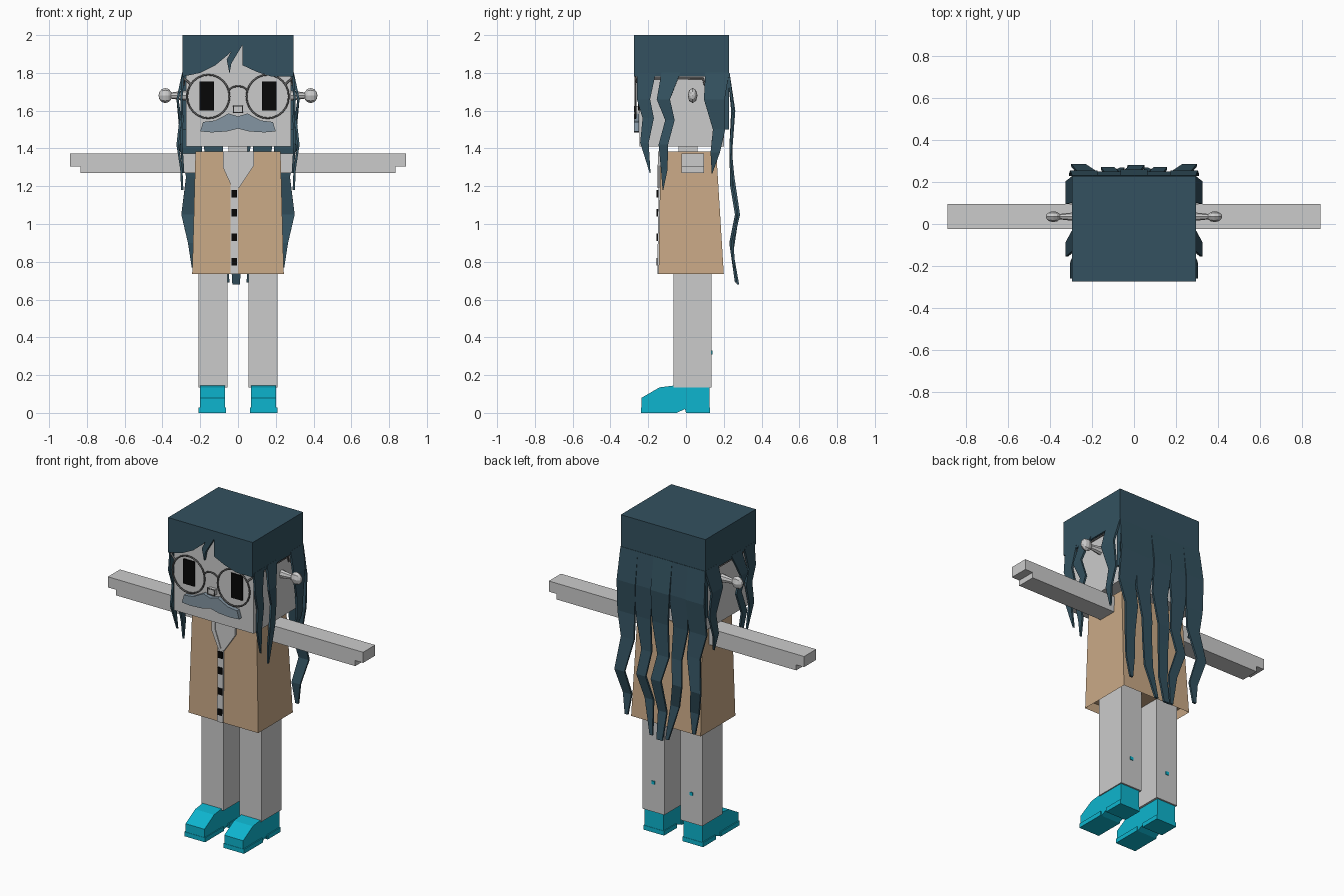
import bpy, bmesh, math
from mathutils import Vector

start = bpy.data.objects.get("Cube")
if start:
    bpy.data.objects.remove(start, do_unlink=True)


def material(name, r, g, b):
    m = bpy.data.materials.new(name)
    m.use_nodes = True
    m.diffuse_color = (r, g, b, 1)
    bsdf = m.node_tree.nodes["Principled BSDF"]
    bsdf.inputs["Base Color"].default_value = (r, g, b, 1)
    bsdf.inputs["Roughness"].default_value = 0.8
    return m


skin = material("pale grey", 0.6, 0.6, 0.6)
hair = material("dark teal", 0.033, 0.083, 0.115)
coat = material("tan", 0.59, 0.4, 0.24)
shoe = material("cyan", 0.004, 0.46, 0.62)
beard = material("blue grey", 0.23, 0.3, 0.36)
wire = material("dark grey", 0.13, 0.13, 0.13)
black = material("black", 0.002, 0.002, 0.002)


def finish(name, bm, mat, mirror=False, thick=0):
    """Turn a bmesh into an object, with optional thickness and mirroring."""
    bmesh.ops.recalc_face_normals(bm, faces=bm.faces)
    mesh = bpy.data.meshes.new(name)
    bm.to_mesh(mesh)
    bm.free()
    mesh.materials.append(mat)
    ob = bpy.data.objects.new(name, mesh)
    bpy.context.collection.objects.link(ob)
    if thick:
        mod = ob.modifiers.new("Thickness", 'SOLIDIFY')
        mod.thickness = thick
        mod.offset = 0
    if mirror:
        ob.modifiers.new("Mirror", 'MIRROR').use_mirror_merge = False
    return ob


def box(name, x, y, z, mat, mirror=False):
    """Box from three (low, high) ranges."""
    bm = bmesh.new()
    bmesh.ops.create_cube(bm, size=1)
    for v in bm.verts:
        v.co = [r[0] if c < 0 else r[1] for c, r in zip(v.co, (x, y, z))]
    return finish(name, bm, mat, mirror)


def plate(name, outline, place, thick, mat, mirror=False):
    """Flat outline (u, z) laid in space by place() and thickened."""
    bm = bmesh.new()
    bm.faces.new([bm.verts.new(place(u, z)) for u, z in outline])
    return finish(name, bm, mat, mirror, thick)


def strand(name, path, place, mirror=False):
    """Lock of hair: path points are (u, z, width, outward depth)."""
    bm = bmesh.new()
    rows = [[bm.verts.new(place(u + s * w / 2, z, d)) for s in (-1, 1)]
            for u, z, w, d in path]
    for a, b in zip(rows, rows[1:]):
        bm.faces.new((a[0], a[1], b[1], b[0]))
    return finish(name, bm, hair, mirror, 0.012)


def tube(name, points, radius, mat, closed=False, mirror=False):
    """Thin wire along a path."""
    cu = bpy.data.curves.new(name, 'CURVE')
    cu.dimensions = '3D'
    cu.bevel_depth = radius
    cu.bevel_resolution = 1
    sp = cu.splines.new('POLY')
    sp.points.add(len(points) - 1)
    for p, co in zip(sp.points, points):
        p.co = (*co, 1)
    sp.use_cyclic_u = closed
    cu.materials.append(mat)
    ob = bpy.data.objects.new(name, cu)
    bpy.context.collection.objects.link(ob)
    if mirror:
        ob.modifiers.new("Mirror", 'MIRROR').use_mirror_merge = False


def front(y):
    return lambda u, z: (u, y, z)


# Head, neck and ears
box("head", (-0.275, 0.28), (-0.245, 0.2), (1.41, 1.97), skin)
box("neck", (-0.05, 0.05), (-0.04, 0.06), (1.36, 1.43), skin)

bm = bmesh.new()
bmesh.ops.create_uvsphere(bm, u_segments=8, v_segments=6, radius=1)
for v in bm.verts:
    v.co = Vector((v.co.z * 0.036 + 0.385, v.co.y * 0.026 + 0.035, v.co.x * 0.04 + 1.68))
finish("ear_knob", bm, skin, True)
bm = bmesh.new()
bmesh.ops.create_cone(bm, segments=8, cap_ends=True, radius1=0.028, radius2=0.014, depth=0.1)
for v in bm.verts:
    v.co = Vector((v.co.z + 0.32, v.co.y * 0.8 + 0.035, v.co.x + 1.68))
finish("ear_stem", bm, skin, True)

# Face
box("eye", (0.127, 0.205), (-0.253, -0.244), (1.6, 1.755), black, True)
box("nose", (-0.024, 0.024), (-0.27, -0.24), (1.59, 1.625), skin)
tube("nose_rim", [(x, -0.27, z) for x, z in
                  ((-0.024, 1.59), (0.024, 1.59), (0.024, 1.625), (-0.024, 1.625))],
     0.004, wire, True)
half = [(0, 1.57), (0.05, 1.585), (0.12, 1.548), (0.185, 1.54), (0.2, 1.49),
        (0.14, 1.485), (0.06, 1.49), (0, 1.505)]
plate("moustache", half + [(-x, z) for x, z in reversed(half[1:-1])],
      front(-0.262), 0.025, beard)

# Glasses
ring = [(0.157 + 0.112 * math.cos(a), -0.268, 1.675 + 0.115 * math.sin(a))
        for a in (i * math.tau / 24 for i in range(24))]
tube("glasses_rim", ring, 0.005, wire, True, True)
arch = [(0.05 * math.cos(a), -0.268, 1.7 + 0.03 * math.sin(a))
        for a in (i * math.pi / 6 for i in range(7))]
tube("glasses_bridge", arch, 0.005, wire)
tube("glasses_temple", [(0.25, -0.268, 1.74), (0.285, -0.26, 1.77), (0.285, 0.09, 1.77),
                        (0.285, 0.1, 1.735)], 0.006, wire, mirror=True)

# Hair cap: crown, side walls, back wall and cut fringe
box("hair_crown", (-0.295, 0.295), (-0.275, 0.228), (1.95, 2), hair)
box("hair_side", (0.282, 0.295), (-0.275, 0.228), (1.78, 1.96), hair, True)
box("hair_back", (-0.295, 0.295), (0.2, 0.228), (1.5, 1.96), hair)
plate("hair_fringe",
      [(-0.295, 2), (-0.295, 1.78), (-0.2, 1.8), (-0.12, 1.84), (-0.06, 1.89), (-0.035, 1.915),
       (-0.06, 1.87), (-0.045, 1.795), (-0.035, 1.85), (0.025, 1.95), (0.025, 1.84),
       (0.1, 1.805), (0.18, 1.78), (0.295, 1.78), (0.295, 2)],
      front(-0.265), 0.02, hair)


# Hanging locks at the sides
def beside(u, z, d):
    return (0.29 + d, u, z)


strand("side_lock_front",
       [(-0.21, 1.8, 0.1, 0), (-0.225, 1.66, 0.07, 0.01), (-0.2, 1.56, 0.06, 0.005),
        (-0.22, 1.43, 0.045, 0.01), (-0.19, 1.27, 0.004, 0)], beside, True)
strand("side_lock_middle",
       [(-0.08, 1.8, 0.1, 0), (-0.12, 1.66, 0.07, 0.03), (-0.085, 1.55, 0.05, 0.015),
        (-0.12, 1.42, 0.05, 0.03), (-0.115, 1.29, 0.035, 0.01), (-0.122, 1.18, 0.004, 0.005)],
       beside, True)
strand("side_lock_rear",
       [(0.165, 1.8, 0.126, 0), (0.15, 1.66, 0.11, 0.03), (0.175, 1.5, 0.065, 0.015),
        (0.155, 1.38, 0.05, 0.025), (0.138, 1.27, 0.004, 0)], beside, True)


# Long locks down the back
def behind(u, z, d):
    return (u, 0.225 + d, z)


strand("back_lock_outer",
       [(0.235, 1.8, 0.12, 0), (0.24, 1.6, 0.13, 0.025), (0.25, 1.4, 0.12, 0.01),
        (0.23, 1.25, 0.09, 0.025), (0.265, 1.05, 0.07, 0.055), (0.235, 0.9, 0.06, 0.02),
        (0.235, 0.77, 0.02, 0.03)], behind, True)
strand("back_lock_inner",
       [(0.12, 1.8, 0.12, 0), (0.12, 1.6, 0.13, 0.02), (0.13, 1.4, 0.1, 0.01),
        (0.105, 1.2, 0.07, 0.015), (0.125, 1.05, 0.065, 0.04), (0.09, 0.9, 0.06, 0.01),
        (0.055, 0.69, 0.02, 0.04)], behind, True)
strand("back_lock_middle",
       [(0, 1.8, 0.13, 0), (0, 1.6, 0.13, 0.03), (0.01, 1.4, 0.11, 0.015),
        (-0.015, 1.2, 0.08, 0.02), (0.015, 1.05, 0.07, 0.05), (-0.01, 0.85, 0.06, 0.02),
        (-0.01, 0.68, 0.04, 0.05)], behind)

# Tapered coat, hollow at the hem
bm = bmesh.new()
bmesh.ops.create_cube(bm, size=1)
for v in bm.verts:
    top = v.co.z > 0
    v.co.x *= 0.45 if top else 0.485
    v.co.y = (-0.135 if top else -0.145) if v.co.y < 0 else (0.16 if top else 0.2)
    v.co.z = 1.385 if top else 0.735
hem = [f for f in bm.faces if f.calc_center_median().z < 0.74]
bmesh.ops.inset_region(bm, faces=hem, thickness=0.015)
bmesh.ops.translate(bm, verts=hem[0].verts, vec=(0, 0, 0.05))
finish("coat", bm, coat)


# Shirt strip, collar and buttons follow the sloping coat front
def on_coat(lift):
    return lambda u, z: (u, -0.135 - (1.385 - z) * 0.0154 - lift, z)


plate("shirt_strip", [(-0.04, 0.735), (0, 0.735), (0, 1.21), (-0.04, 1.21)],
      on_coat(0.003), 0.008, skin)
plate("shirt_neck", [(-0.08, 1.385), (-0.08, 1.3), (-0.03, 1.19), (0.005, 1.19),
                     (0.085, 1.31), (0.085, 1.385)], on_coat(0.004), 0.009, skin)
plate("collar_left", [(0.055, 1.385), (0.085, 1.385), (0.085, 1.31), (0.005, 1.19),
                      (-0.015, 1.2), (0.055, 1.32)], on_coat(0.009), 0.009, skin)
plate("collar_right", [(-0.055, 1.385), (-0.08, 1.385), (-0.08, 1.3), (-0.03, 1.19),
                       (-0.015, 1.2), (-0.055, 1.31)], on_coat(0.009), 0.009, skin)
for z in (1.16, 1.06, 0.93, 0.8):
    box("button", (-0.035, -0.004), (-0.155, -0.138), (z - 0.02, z + 0.02), black)

# Arms with a notched hand
plate("arm", [(0.2, 1.27), (0.835, 1.27), (0.835, 1.305), (0.89, 1.305), (0.89, 1.372),
              (0.2, 1.372)], front(0.035), 0.12, skin, True)

# Legs, with a small tag on the back of each
box("leg", (0.056, 0.208), (-0.065, 0.135), (0.135, 0.79), skin, True)
box("leg_tag", (0.122, 0.142), (0.134, 0.14), (0.31, 0.33), shoe, True)

# Shoes: side profile with a raised heel
plate("shoe", [(-0.235, 0), (-0.235, 0.08), (-0.14, 0.135), (-0.06, 0.145), (0.125, 0.14),
               (0.125, 0), (0, 0), (-0.005, 0.02), (-0.05, 0)],
      lambda u, z: (0.135, u, z), 0.132, shoe, True)
box("shoe_sole", (0.064, 0.208), (-0.237, -0.05), (0, 0.028), shoe, True)
box("shoe_heel", (0.064, 0.208), (0, 0.127), (0, 0.028), shoe, True)
